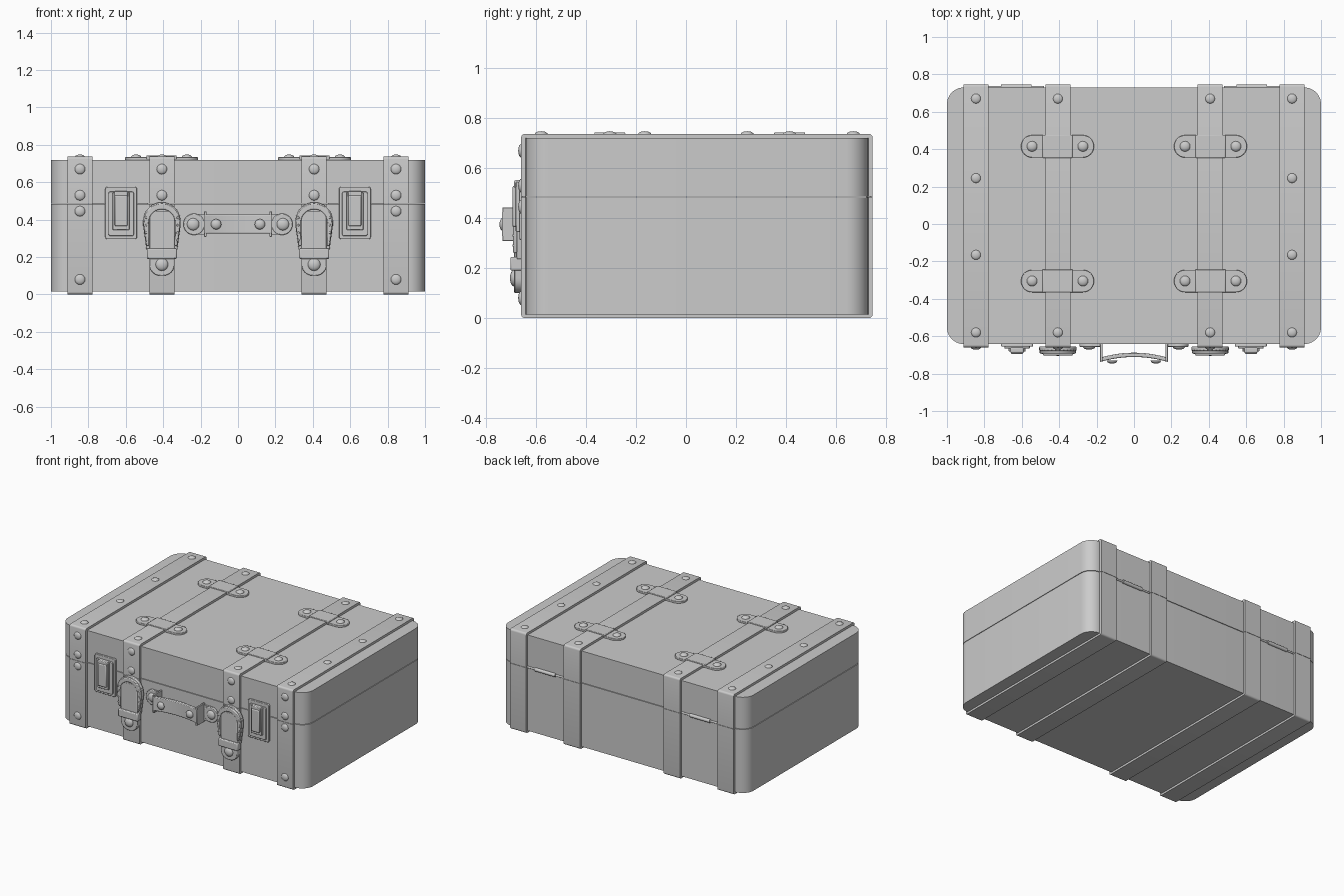
import bpy, bmesh, math
from mathutils import Vector

if "Cube" in bpy.data.objects:
    bpy.data.objects.remove(bpy.data.objects["Cube"])

MAP = {'x': lambda a, b, d: (d, a, b),
       'y': lambda a, b, d: (a, d, b),
       'z': lambda a, b, d: (a, b, d)}


def finish(bm, name, bevel=0):
    bmesh.ops.recalc_face_normals(bm, faces=bm.faces)
    me = bpy.data.meshes.new(name)
    bm.to_mesh(me)
    bm.free()
    me.shade_smooth()
    me.set_sharp_from_angle(angle=math.radians(35))
    ob = bpy.data.objects.new(name, me)
    bpy.context.collection.objects.link(ob)
    if bevel:
        m = ob.modifiers.new("bevel", 'BEVEL')
        m.width, m.segments, m.limit_method = bevel, 2, 'ANGLE'
        m.angle_limit = math.radians(40)
    return ob


def prism(name, pts, axis, d0, d1, bevel=0):
    bm = bmesh.new()
    f = bm.faces.new([bm.verts.new(MAP[axis](a, b, d0)) for a, b in pts])
    ext = bmesh.ops.extrude_face_region(bm, geom=[f])['geom']
    move = Vector(MAP[axis](0, 0, d1 - d0))
    bmesh.ops.translate(bm, vec=move, verts=[v for v in ext if isinstance(v, bmesh.types.BMVert)])
    return finish(bm, name, bevel)


def arc(cx, cy, r, a0, a1, n=8):
    return [(cx + r * math.cos(math.radians(a0 + (a1 - a0) * i / n)),
             cy + r * math.sin(math.radians(a0 + (a1 - a0) * i / n))) for i in range(n + 1)]


def rrect(x0, x1, y0, y1, r, n=8):
    return (arc(x1 - r, y1 - r, r, 0, 90, n) + arc(x0 + r, y1 - r, r, 90, 180, n)
            + arc(x0 + r, y0 + r, r, 180, 270, n) + arc(x1 - r, y0 + r, r, 270, 360, n))


def box(name, x0, x1, y0, y1, z0, z1, bevel=0):
    return prism(name, [(x0, y0), (x1, y0), (x1, y1), (x0, y1)], 'z', z0, z1, bevel)


def dome(name, loc, r, h, axis):
    # low dome facing -y or +z
    bm = bmesh.new()
    bmesh.ops.create_uvsphere(bm, u_segments=16, v_segments=10, radius=1)
    bmesh.ops.delete(bm, geom=[v for v in bm.verts if v.co.z < -0.01], context='VERTS')
    for v in bm.verts:
        x, y, z = v.co.x * r, v.co.y * r, v.co.z * h
        v.co = Vector(loc) + Vector((x, -z, y) if axis == 'y' else (x, y, z))
    return finish(bm, name)


def rod(name, x0, x1, y, z, r):
    return prism(name, arc(y, z, r, 0, 337.5, 15), 'x', x0, x1)


SEAM = 0.485
# case base and lid
outline = rrect(-1, 1, -0.642, 0.73, 0.09, 10)
prism("case_base", outline, 'z', 0.015, SEAM - 0.002)
prism("case_lid", outline, 'z', SEAM + 0.002, 0.72)


def u_strap(name, x0, x1, top):
    # open U profile hugging the lid or the base
    F, B, f, b, r = -0.66, 0.747, -0.638, 0.726, 0.014
    if top:
        s, z, zi = SEAM + 0.001, 0.737, 0.716
        pts = ([(F, s)] + arc(F + r, z - r, r, 180, 90, 4) + arc(B - r, z - r, r, 90, 0, 4)
               + [(B, s), (b, s), (b, zi), (f, zi), (f, s)])
    else:
        s, z, zi = SEAM - 0.001, 0.0, 0.019
        pts = ([(F, s)] + arc(F + r, z + r, r, 180, 270, 4) + arc(B - r, z + r, r, 270, 360, 4)
               + [(B, s), (b, s), (b, zi), (f, zi), (f, s)])
    prism(name, pts, 'x', x0, x1)


for s in (-1, 1):
    # wrapped straps
    for nm, c, w in (("outer", 0.845, 0.066), ("inner", 0.407, 0.067)):
        u_strap(nm + "_strap_lid", s * c - w, s * c + w, True)
        u_strap(nm + "_strap_base", s * c - w, s * c + w, False)
    # strap rivets
    for y in (0.67, 0.245, -0.165, -0.58):
        dome("top_rivet", (s * 0.845, y, 0.736), 0.026, 0.012, 'z')
    for y in (0.67, -0.58):
        dome("top_rivet", (s * 0.407, y, 0.736), 0.026, 0.012, 'z')
    for z in (0.67, 0.53, 0.445, 0.08):
        dome("front_rivet", (s * 0.845, -0.659, z), 0.028, 0.013, 'y')
    for z in (0.67, 0.53):
        dome("front_rivet", (s * 0.407, -0.659, z), 0.028, 0.013, 'y')

    # strap retainers on the lid
    for y in (0.415, -0.305):
        c = s * 0.409
        prism("retainer", rrect(c - 0.195, c + 0.195, y - 0.06, y + 0.06, 0.0595), 'z', 0.718, 0.734, 0.003)
        box("retainer_bridge", c - 0.08, c + 0.08, y - 0.062, y + 0.062, 0.72, 0.743, 0.004)
        for d in (-0.136, 0.136):
            dome("retainer_rivet", (c + d, y, 0.733), 0.028, 0.015, 'z')

    # latches
    c = s * 0.625
    prism("latch_plate", rrect(c - 0.085, c + 0.085, 0.295, 0.575, 0.012, 3), 'y', -0.64, -0.656, 0.003)
    prism("latch_step", rrect(c - 0.068, c + 0.068, 0.312, 0.55, 0.01, 3), 'y', -0.65, -0.666, 0.003)
    box("latch_body", c - 0.045, c + 0.045, -0.682, -0.66, 0.345, 0.545, 0.004)
    box("latch_lever", c - 0.034, c + 0.034, -0.694, -0.67, 0.365, 0.53, 0.006)
    box("latch_lip", c - 0.036, c + 0.036, -0.688, -0.66, 0.52, 0.552, 0.005)

    # belt closures
    c = s * 0.407
    pad = ([(c - 0.082, 0.235), (c + 0.082, 0.235), (c + 0.1, 0.37)]
           + arc(c, 0.393, 0.1, 0, 180, 14) + [(c - 0.1, 0.37)])
    prism("buckle_pad", pad, 'y', -0.655, -0.678, 0.005)
    arch = ([(c + 0.082, 0.26), (c + 0.098, 0.37)] + arc(c, 0.39, 0.097, 0, 180, 14)
            + [(c - 0.098, 0.37), (c - 0.082, 0.26), (c - 0.068, 0.26)]
            + arc(c, 0.385, 0.07, 180, 0, 14) + [(c + 0.068, 0.26)])
    prism("buckle_arch", arch, 'y', -0.675, -0.692, 0.005)
    for z in (0.29, 0.33, 0.37, 0.41):
        for d in (-1, 1):
            dome("buckle_stud", (c + d * 0.084, -0.691, z), 0.006, 0.004, 'y')
    belt = (arc(c - 0.007, 0.16, 0.06, 270, 180) + [(c - 0.067, 0.447), (c + 0.067, 0.447)]
            + arc(c + 0.007, 0.16, 0.06, 360, 270))
    prism("belt_tongue", belt, 'y', -0.655, -0.688, 0.004)
    box("belt_keeper", c - 0.08, c + 0.08, -0.703, -0.655, 0.19, 0.245, 0.006)
    dome("belt_rivet", (c, -0.687, 0.16), 0.034, 0.018, 'y')

    # handle mounts
    c = s * 0.235
    prism("handle_mount", rrect(c - 0.057, c + 0.057, 0.318, 0.432, 0.0565), 'y', -0.64, -0.657, 0.004)
    box("handle_mount_tab", min(s * 0.17, c), max(s * 0.17, c), -0.655, -0.64, 0.32, 0.43)
    dome("mount_rivet", (s * 0.24, -0.656, 0.375), 0.033, 0.016, 'y')
    box("handle_post", s * 0.175 - 0.007, s * 0.175 + 0.007, -0.735, -0.64, 0.308, 0.443, 0.003)
    dome("handle_rivet", (s * 0.117, -0.73, 0.375), 0.028, 0.017, 'y')

    # rear hinges
    c = s * 0.63
    rod("hinge_barrel", c - 0.082, c + 0.082, 0.733, SEAM, 0.013)
    rod("hinge_pin", c - 0.15, c + 0.15, 0.731, SEAM, 0.007)

# curved grip
N = 12
xs = [-0.182 + 0.364 * i / N for i in range(N + 1)]
bow = [0.027 * (1 - (x / 0.182) ** 2) for x in xs]
grip = ([(x, -0.738 + b) for x, b in zip(xs, bow)]
        + [(x, -0.715 + b) for x, b in reversed(list(zip(xs, bow)))])
prism("handle_grip", grip, 'z', 0.325, 0.428, 0.005)
